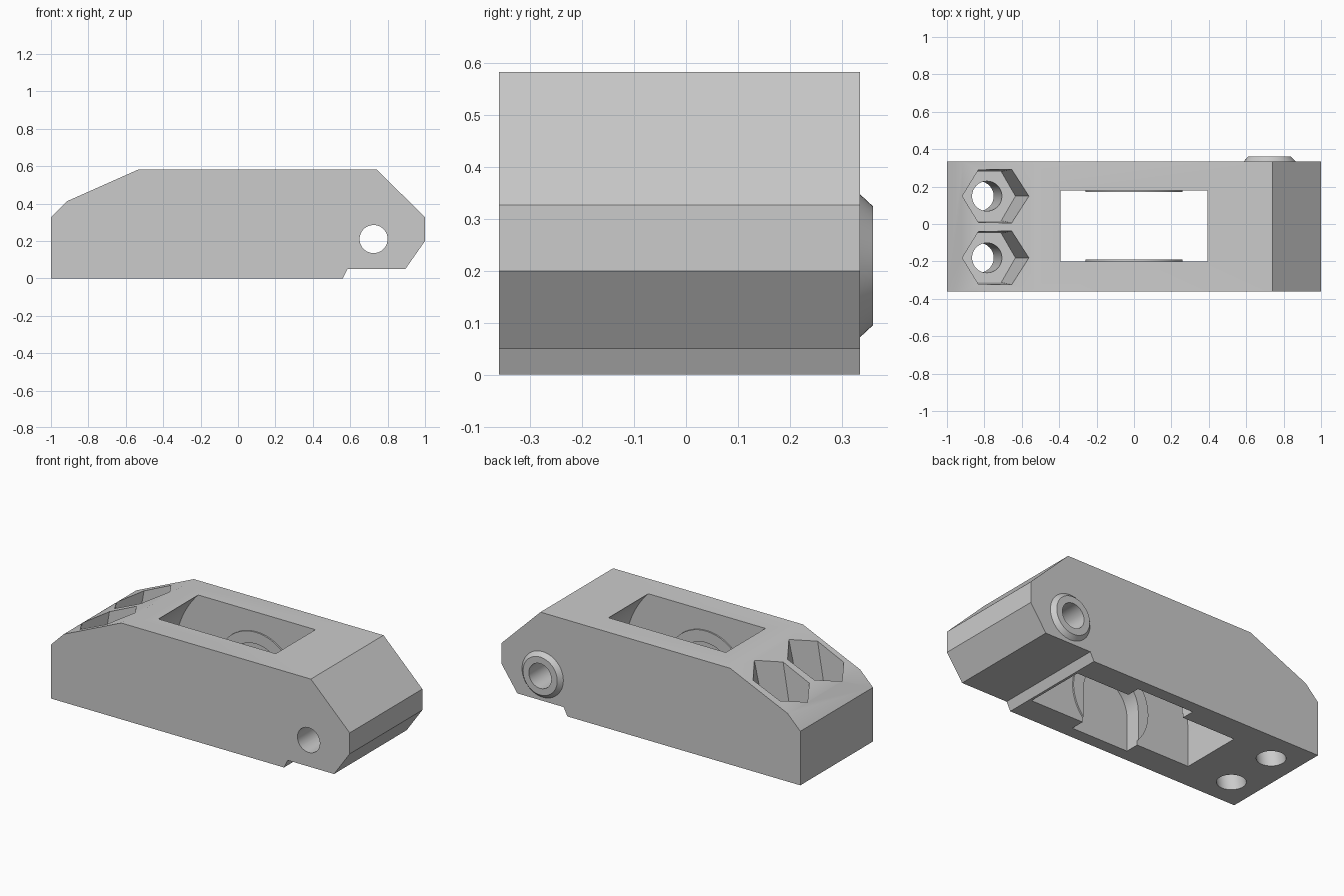
import bpy, bmesh, math

default = bpy.data.objects.get("Cube")
if default:
    bpy.data.objects.remove(default, do_unlink=True)

GREY = (0.6, 0.6, 0.6, 1)
grey = bpy.data.materials.new("plain grey")
grey.use_nodes = True
grey.diffuse_color = GREY
grey.node_tree.nodes["Principled BSDF"].inputs["Base Color"].default_value = GREY


def loft(name, start, end):
    """Closed solid between two matching rings of 3D points."""
    bm = bmesh.new()
    a = [bm.verts.new(p) for p in start]
    b = [bm.verts.new(p) for p in end]
    bm.faces.new(a)
    bm.faces.new(b[::-1])
    for i in range(len(a)):
        j = (i + 1) % len(a)
        bm.faces.new((a[i], b[i], b[j], a[j]))
    bmesh.ops.recalc_face_normals(bm, faces=bm.faces)
    mesh = bpy.data.meshes.new(name)
    bm.to_mesh(mesh)
    bm.free()
    mesh.materials.append(grey)
    obj = bpy.data.objects.new(name, mesh)
    bpy.context.collection.objects.link(obj)
    return obj


def prism(name, outline, y0, y1):
    """Extrude an x-z outline along y."""
    return loft(name, [(x, y0, z) for x, z in outline], [(x, y1, z) for x, z in outline])


def arc(cx, cz, r, first, last, steps):
    angles = [math.radians(first + (last - first) * i / steps) for i in range(steps + 1)]
    return [(cx + r * math.cos(t), cz + r * math.sin(t)) for t in angles]


def circle(cx, cz, r, sides):
    return arc(cx, cz, r, 0, 360, sides)[:-1]


def cut(target, cutter):
    """Subtract the cutter, bake the result and discard the cutter."""
    cutter.hide_render = True
    mod = target.modifiers.new("cut", 'BOOLEAN')
    mod.operation, mod.solver, mod.object = 'DIFFERENCE', 'EXACT', cutter
    bpy.context.view_layer.objects.active = target
    bpy.ops.object.modifier_apply(modifier=mod.name)
    bpy.data.objects.remove(cutter, do_unlink=True)


FRONT, BACK = -0.36, 0.335
SLOT_FRONT, SLOT_BACK = -0.2, 0.18
AXLE_Z, WHEEL_R, GROOVE_R, BOSS_R = 0.205, 0.545, 0.19, 0.26
PIN_X, PIN_Z, PIN_R = 0.725, 0.21, 0.075

# Block with bevelled ends and a step under the pin
body = prism("body", [(-1, 0), (0.56, 0), (0.585, 0.05), (0.895, 0.05), (1, 0.2), (1, 0.327),
                      (0.74, 0.583), (-0.53, 0.583), (-0.915, 0.412), (-1, 0.327)], FRONT, BACK)


def arch(r):
    return [(r, -0.1)] + arc(0, AXLE_Z, r, 0, 180, 48) + [(-r, -0.1)]


# Wheel well open at top and bottom, and the axle groove in its walls
cut(body, prism("wheel_well", arch(WHEEL_R), SLOT_FRONT, SLOT_BACK))
cut(body, prism("axle_groove", arch(GROOVE_R), SLOT_FRONT - 0.085, SLOT_BACK + 0.08))

# Thin bosses around the axle groove
low = math.degrees(math.acos(GROOVE_R / BOSS_R))
boss = arc(0, AXLE_Z, BOSS_R, -low, 180 + low, 48) + arc(0, AXLE_Z, GROOVE_R, 180, 0, 48)
parts = [body,
         prism("front_boss", boss, SLOT_FRONT - 0.002, SLOT_FRONT + 0.009),
         prism("back_boss", boss, SLOT_BACK - 0.009, SLOT_BACK + 0.002)]


# Leaning bolt holes with hexagonal nut pockets
def leaning_ring(y, z, r, sides):
    return [(px, py, z) for px, py in circle(-0.83 + 0.176 * z, y, r, sides)]


for y in (0.149, -0.181):
    cut(body, loft("nut_pocket", leaning_ring(y, 0.25, 0.152, 6), leaning_ring(y, 0.7, 0.1745, 6)))
    cut(body, loft("bolt_hole", leaning_ring(y, -0.1, 0.08, 32), leaning_ring(y, 0.32, 0.08, 32)))

# Tapered collar on the back and the pin hole through everything
collar = loft("pin_collar",
              [(x, BACK - 0.002, z) for x, z in circle(PIN_X, PIN_Z, 0.14, 48)],
              [(x, 0.36, z) for x, z in circle(PIN_X, PIN_Z, 0.115, 48)])
parts.append(collar)
for part in (body, collar):
    cut(part, prism("pin_hole", circle(PIN_X, PIN_Z, PIN_R, 48), FRONT - 0.1, BACK + 0.1))

# Smooth the round walls, keep the edges crisp
bpy.ops.object.select_all(action='DESELECT')
for part in parts:
    part.select_set(True)
bpy.context.view_layer.objects.active = body
bpy.ops.object.shade_smooth_by_angle(angle=math.radians(30))
